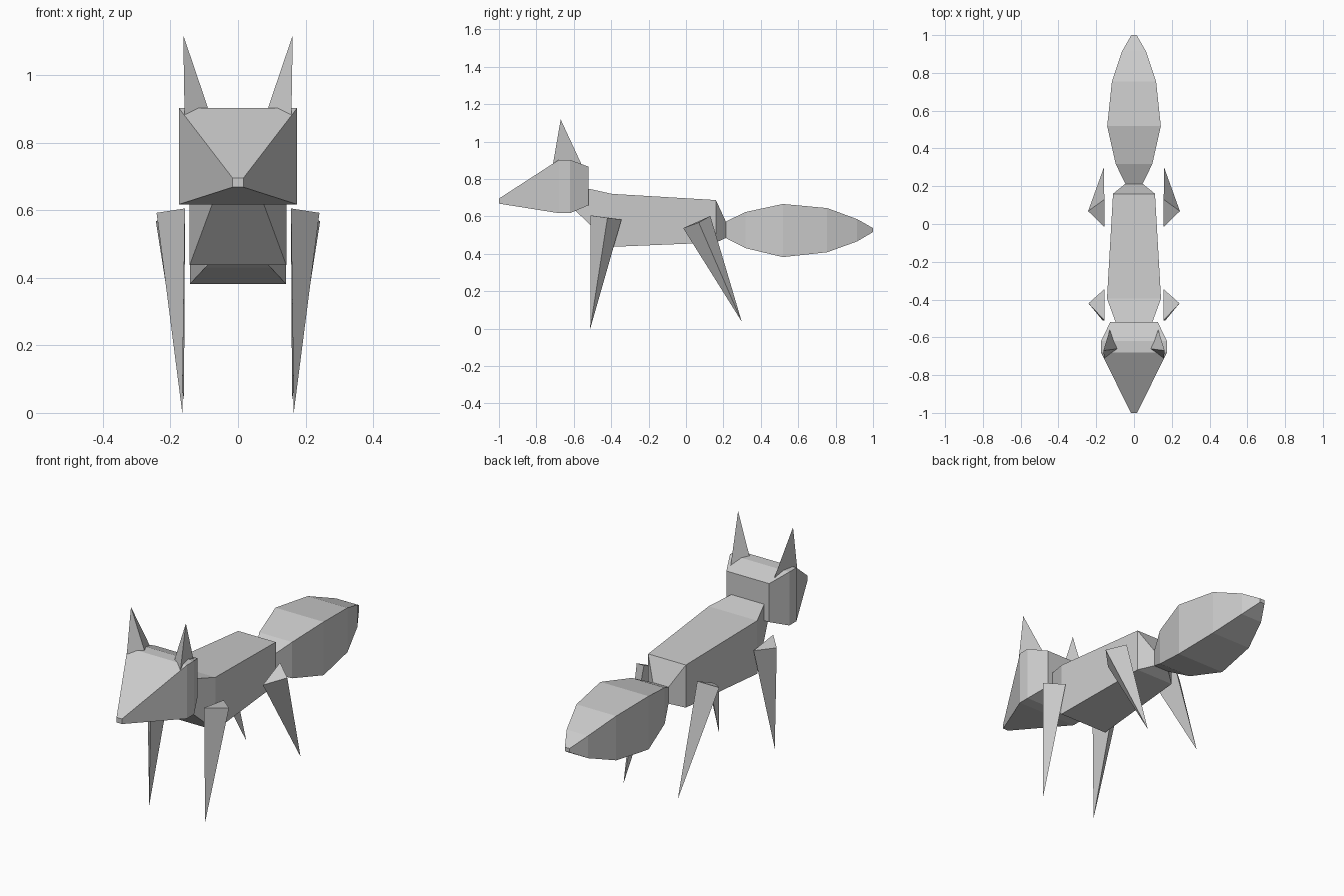
import bpy

if "Cube" in bpy.data.objects:
    bpy.data.objects.remove(bpy.data.objects["Cube"])


def make(name, verts, faces):
    mesh = bpy.data.meshes.new(name)
    mesh.from_pydata(verts, [], faces)
    mesh.update()
    obj = bpy.data.objects.new(name, mesh)
    bpy.context.collection.objects.link(obj)
    return obj


def loft(name, sections):
    """Box-section loft along y; section = (y, half width, top z, bottom z)."""
    verts, faces = [], []
    for y, w, top, bot in sections:
        verts += [(-w, y, bot), (w, y, bot), (w, y, top), (-w, y, top)]
    for s in range(len(sections) - 1):
        a = s * 4
        for i in range(4):
            j = (i + 1) % 4
            faces.append((a + i, a + 4 + i, a + 4 + j, a + j)[::-1])
    n = len(verts)
    faces += [(3, 2, 1, 0)[::-1], (n - 4, n - 3, n - 2, n - 1)[::-1]]
    return make(name, verts, faces)


def spike_pair(name, base, tip):
    """Three-sided spike, built on both sides of x = 0."""
    for side, s in (("left", -1), ("right", 1)):
        verts = [(s * x, y, z) for x, y, z in base + [tip]]
        faces = [(0, 1, 2), (0, 3, 1), (1, 3, 2), (2, 3, 0)]
        a, b, c, d = verts
        u = [b[i] - a[i] for i in range(3)]
        v = [c[i] - a[i] for i in range(3)]
        w = [d[i] - a[i] for i in range(3)]
        det = (w[0] * (u[1] * v[2] - u[2] * v[1])
               + w[1] * (u[2] * v[0] - u[0] * v[2])
               + w[2] * (u[0] * v[1] - u[1] * v[0]))
        if det > 0:  # keep normals outward
            faces = [f[::-1] for f in faces]
        make(f"{name}_{side}", verts, faces)


# Head with pointed snout
loft("head", [(-1.0, .016, .695, .668), (-.68, .175, .902, .617),
              (-.62, .175, .902, .617), (-.52, .126, .865, .66)])

# Neck, trunk and rump
loft("body", [(-.6, .068, .765, .64), (-.395, .143, .72, .437),
              (.16, .111, .687, .46), (.213, .046, .572, .484)])

# Bushy tail
loft("tail", [(.213, .046, .572, .484), (.318, .097, .623, .43),
              (.518, .142, .666, .382), (.755, .117, .644, .408),
              (.915, .063, .585, .466), (1.0, .014, .537, .516)])

# Ears
spike_pair("ear", [(.127, -.556, .872), (.083, -.66, .885), (.158, -.712, .875)],
           (.162, -.67, 1.118))

# Legs
spike_pair("front_leg", [(.157, -.51, .605), (.157, -.345, .583), (.241, -.42, .592)],
           (.165, -.512, 0))
spike_pair("back_leg", [(.157, -.015, .537), (.157, .13, .602), (.243, .068, .567)],
           (.16, .298, .037))
